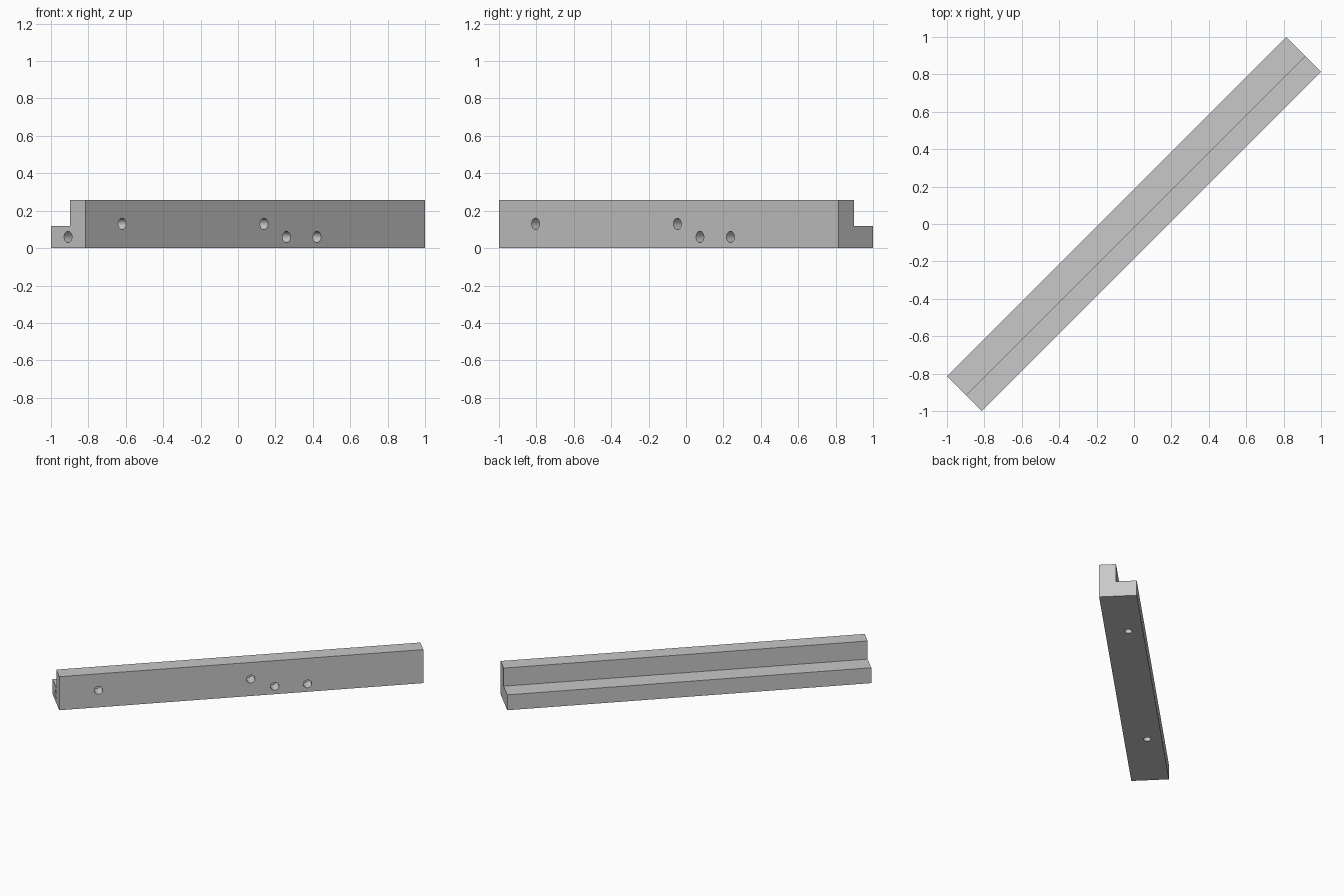
import bpy, bmesh
from math import pi
from mathutils import Matrix, Vector

cube = bpy.data.objects.get("Cube")
if cube:
    bpy.data.objects.remove(cube, do_unlink=True)

LENGTH, WIDTH, HEIGHT, WALL = 2.567, 0.262, 0.257, 0.118
TURN = Matrix.Rotation(pi / 4, 4, 'Z')
END, FACE = -LENGTH / 2, -WIDTH / 2

grey = bpy.data.materials.new("plain_grey")
grey.use_nodes = True
colour = (0.58, 0.58, 0.58, 1)
grey.diffuse_color = colour
grey.node_tree.nodes["Principled BSDF"].inputs["Base Color"].default_value = colour


def make_object(name, bm):
    bmesh.ops.recalc_face_normals(bm, faces=bm.faces)
    mesh = bpy.data.meshes.new(name)
    bm.to_mesh(mesh)
    bm.free()
    mesh.materials.append(grey)
    obj = bpy.data.objects.new(name, mesh)
    bpy.context.collection.objects.link(obj)
    obj.matrix_world = TURN
    return obj


# L-shaped section extruded along the bar
bm = bmesh.new()
section = [(FACE, 0), (-FACE, 0), (-FACE, WALL), (FACE + WALL, WALL),
           (FACE + WALL, HEIGHT), (FACE, HEIGHT)]
profile = bm.faces.new([bm.verts.new((END, y, z)) for y, z in section])
extruded = bmesh.ops.extrude_face_region(bm, geom=[profile])["geom"]
bmesh.ops.translate(bm, vec=(LENGTH, 0, 0),
                    verts=[g for g in extruded if isinstance(g, bmesh.types.BMVert)])
bar = make_object("angle_bar", bm)

# Blind drill holes: mouth position, inward direction, radius
side, end, up = Vector((0, 1, 0)), Vector((1, 0, 0)), Vector((0, 0, 1))
holes = [((x, FACE, z), side, 0.03)
         for x, z in ((-1.007, 0.13), (0.066, 0.13), (0.236, 0.06), (0.467, 0.06))]
holes += [((END, FACE + 0.133, 0.06), end, 0.03)]
holes += [((x, FACE + 0.16, 0), up, 0.026) for x in (-0.716, 0.788)]

DEPTH = 0.09
bm = bmesh.new()
for mouth, inward, radius in holes:
    place = Matrix.Translation(mouth) @ inward.to_track_quat('Z', 'Y').to_matrix().to_4x4()
    bmesh.ops.create_cone(bm, cap_ends=True, segments=24, radius1=radius,
                          radius2=radius, depth=2 * DEPTH, matrix=place)
drills = make_object("hole_cutters", bm)
drills.hide_render = True

# Cut the holes, keep the result and drop the cutters
cut = bar.modifiers.new("holes", 'BOOLEAN')
cut.operation = 'DIFFERENCE'
cut.solver = 'EXACT'
cut.object = drills
bpy.context.view_layer.update()
result = bpy.data.meshes.new_from_object(bar.evaluated_get(bpy.context.evaluated_depsgraph_get()))
bar.modifiers.clear()
bar.data = result
bpy.data.objects.remove(drills, do_unlink=True)

# Smooth hole walls, sharp bar edges
bpy.ops.object.select_all(action='DESELECT')
bar.select_set(True)
bpy.context.view_layer.objects.active = bar
bpy.ops.object.shade_smooth_by_angle(angle=pi / 6)
